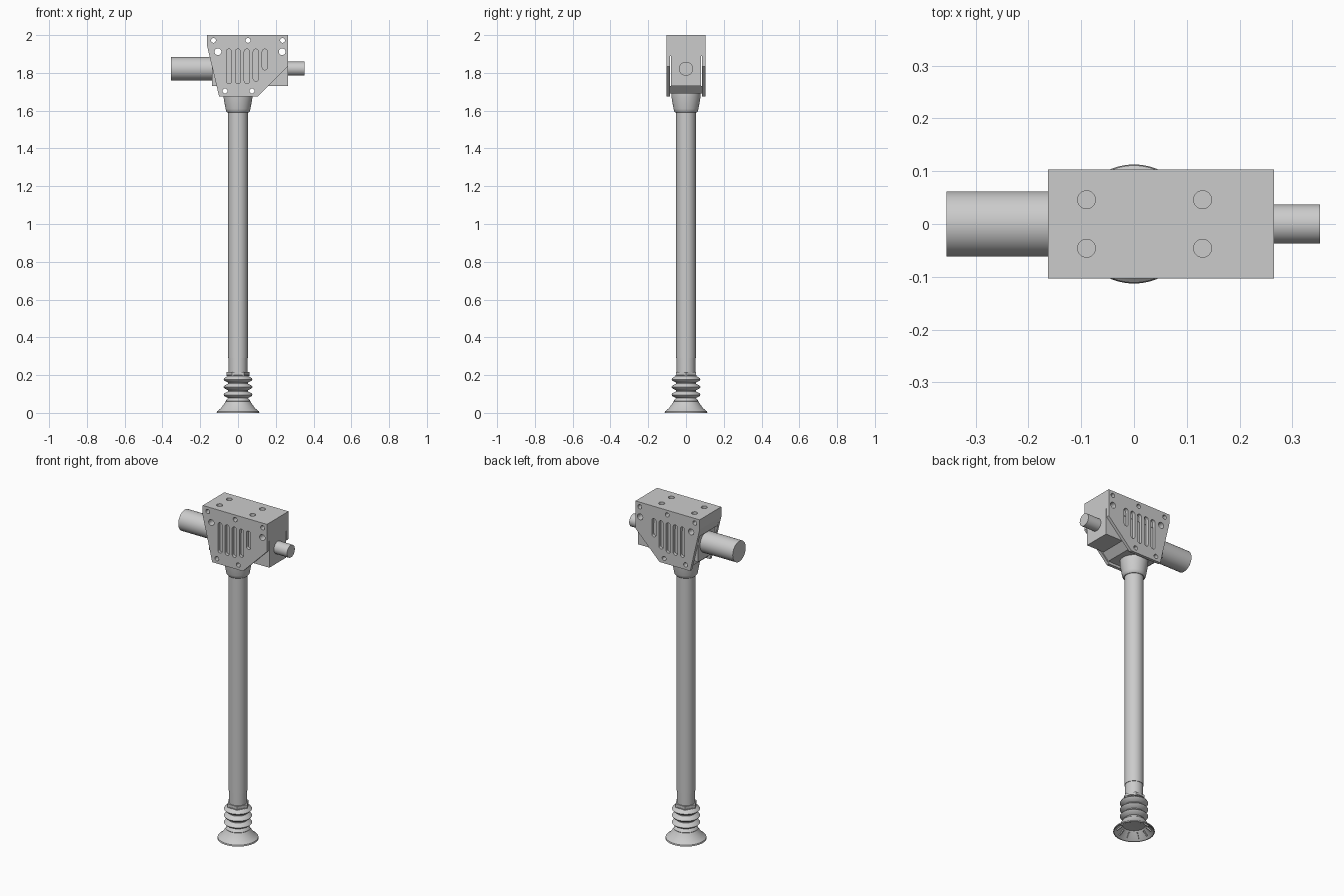
import bpy, bmesh, math
from mathutils import Matrix

cube = bpy.data.objects.get("Cube")
if cube:
    bpy.data.objects.remove(cube, do_unlink=True)

grey = bpy.data.materials.new("light grey")
grey.use_nodes = True
COLOUR = (0.6, 0.6, 0.6, 1)
grey.diffuse_color = COLOUR
grey.node_tree.nodes["Principled BSDF"].inputs["Base Color"].default_value = COLOUR


def finish(name, bm, smooth=False):
    bmesh.ops.remove_doubles(bm, verts=bm.verts, dist=1e-5)
    bmesh.ops.recalc_face_normals(bm, faces=bm.faces)
    mesh = bpy.data.meshes.new(name)
    bm.to_mesh(mesh)
    bm.free()
    mesh.materials.append(grey)
    ob = bpy.data.objects.new(name, mesh)
    bpy.context.collection.objects.link(ob)
    if smooth:
        bpy.ops.object.select_all(action='DESELECT')
        ob.select_set(True)
        bpy.context.view_layer.objects.active = ob
        bpy.ops.object.shade_smooth_by_angle(angle=math.radians(35))
    return ob


def add_prism(bm, points, y0, y1):
    """Extrude an (x, z) outline from y0 to y1."""
    face = bm.faces.new([bm.verts.new((x, y0, z)) for x, z in points])
    ext = bmesh.ops.extrude_face_region(bm, geom=[face])["geom"]
    for v in ext:
        if isinstance(v, bmesh.types.BMVert):
            v.co.y = y1


def prism(name, points, y0, y1):
    bm = bmesh.new()
    add_prism(bm, points, y0, y1)
    return finish(name, bm)


def lathe(name, profile, steps=48):
    """Spin an (r, z) profile around the z axis."""
    bm = bmesh.new()
    verts = [bm.verts.new((r, 0, z)) for r, z in profile]
    edges = [bm.edges.new(p) for p in zip(verts, verts[1:])]
    bmesh.ops.spin(bm, geom=verts + edges, cent=(0, 0, 0), axis=(0, 0, 1),
                   angle=math.tau, steps=steps)
    return finish(name, bm, True)


def rod(name, x0, x1, r, z):
    bm = bmesh.new()
    m = Matrix.Translation(((x0 + x1) / 2, 0, z)) @ Matrix.Rotation(math.pi / 2, 4, 'Y')
    bmesh.ops.create_cone(bm, cap_ends=True, segments=48, radius1=r, radius2=r,
                          depth=x1 - x0, matrix=m)
    return finish(name, bm, True)


def stadium(x, z0, z1, r, n=10):
    """Rounded slot outline; a circle when z0 equals z1."""
    arc = [math.pi * i / n for i in range(n + 1)]
    top = [(x + r * math.cos(a), z1 + r * math.sin(a)) for a in arc]
    low = [(x - r * math.cos(a), z0 - r * math.sin(a)) for a in arc]
    return top + low if z1 > z0 else top[:-1] + low[:-1]


def cut(ob, cutter):
    mod = ob.modifiers.new("cut", 'BOOLEAN')
    mod.object = cutter
    mod.operation = 'DIFFERENCE'
    mod.solver = 'EXACT'


# Head: two side plates with a top slab and a gearbox between them
PLATE_OUT, PLATE_IN = 0.103, 0.085
plate = [(-0.163, 2), (0.265, 2), (0.265, 1.835), (0.105, 1.675), (-0.1, 1.675), (-0.163, 1.94)]
front_plate = prism("front_plate", plate, -PLATE_OUT, -PLATE_IN)
back_plate = prism("back_plate", plate, PLATE_IN, PLATE_OUT)
slab = prism("top_slab", [(-0.163, 2), (0.265, 2), (0.265, 1.89), (-0.15, 1.89), (-0.163, 1.94)],
             -PLATE_IN, PLATE_IN)
gearbox = prism("gearbox", [(-0.137, 1.89), (0.265, 1.89), (0.265, 1.73), (-0.137, 1.73)], -0.08, 0.08)
base = prism("head_base", [(-0.09, 1.73), (0.15, 1.73), (0.11, 1.69), (-0.09, 1.69)],
             -PLATE_IN, PLATE_IN)

# Cutters: bolt holes, vent slots and top holes
bm = bmesh.new()
for x, z, r in [(-0.13, 1.972, 0.013), (0.053, 1.972, 0.013), (0.236, 1.972, 0.013),
                (-0.106, 1.912, 0.018), (0.234, 1.912, 0.018),
                (-0.069, 1.704, 0.013), (0.074, 1.704, 0.013)]:
    add_prism(bm, stadium(x, z, z, r), -0.2, 0.2)
for i, low in enumerate((1.757, 1.757, 1.757, 1.77, 1.83)):
    outline = stadium(-0.048 + 0.0475 * i, low, 1.912, 0.014)
    add_prism(bm, outline, -0.2, -0.083)
    add_prism(bm, outline, 0.083, 0.2)
side_cutter = finish("side_cutter", bm)

bm = bmesh.new()
for x in (-0.09, 0.13):
    for y in (-0.046, 0.046):
        bmesh.ops.create_cone(bm, cap_ends=True, segments=24, radius1=0.017, radius2=0.017,
                              depth=0.1, matrix=Matrix.Translation((x, y, 2)))
top_cutter = finish("top_cutter", bm)
for c in (side_cutter, top_cutter):
    c.hide_render = True
    c.hide_viewport = True
    c.display_type = 'WIRE'
for part in (front_plate, back_plate, slab, base):
    cut(part, side_cutter)
cut(slab, top_cutter)

# Motor and output shaft
rod("motor", -0.355, -0.13, 0.062, 1.822)
rod("output_shaft", 0.26, 0.353, 0.037, 1.822)

# Collar, pole and lower sleeve
lathe("collar", [(0, 1.69), (0.077, 1.69), (0.077, 1.672), (0.066, 1.61),
                 (0.063, 1.597), (0.056, 1.59), (0, 1.59)])
lathe("pole", [(0, 1.62), (0.052, 1.62), (0.052, 0.29), (0, 0.29)])
lathe("pole_sleeve", [(0, 0.3), (0.049, 0.3), (0.049, 0.2), (0, 0.2)])
lathe("hex_nut", [(0, 0.217), (0.062, 0.217), (0.062, 0.195), (0, 0.195)], 6)

# Bellows: three rounded folds
profile = [(0, 0.2), (0.06, 0.2)]
for z in (0.178, 0.137, 0.096):
    profile += [(0.052, z + 0.018), (0.072, z + 0.007), (0.077, z),
                (0.072, z - 0.007), (0.052, z - 0.018)]
profile += [(0.06, 0.07), (0.066, 0.062), (0.06, 0.05), (0, 0.05)]
lathe("bellows", profile)

# Suction cup, hollow beneath, with radial cleats
lathe("suction_cup", [(0, 0.06), (0.066, 0.06), (0.072, 0.05), (0.09, 0.025), (0.111, 0.008),
                      (0.113, 0), (0.108, 0), (0.085, 0.018), (0.062, 0.042), (0, 0.045)])
bm = bmesh.new()
for i in range(10):
    spin = Matrix.Rotation(math.tau * i / 10, 4, 'Z')
    tilt = Matrix.Translation((0.08, 0, 0.02)) @ Matrix.Rotation(math.radians(42), 4, 'Y')
    bmesh.ops.create_cube(bm, size=1, matrix=spin @ tilt @ Matrix.Diagonal((0.035, 0.008, 0.009, 1)))
finish("cup_cleats", bm)
